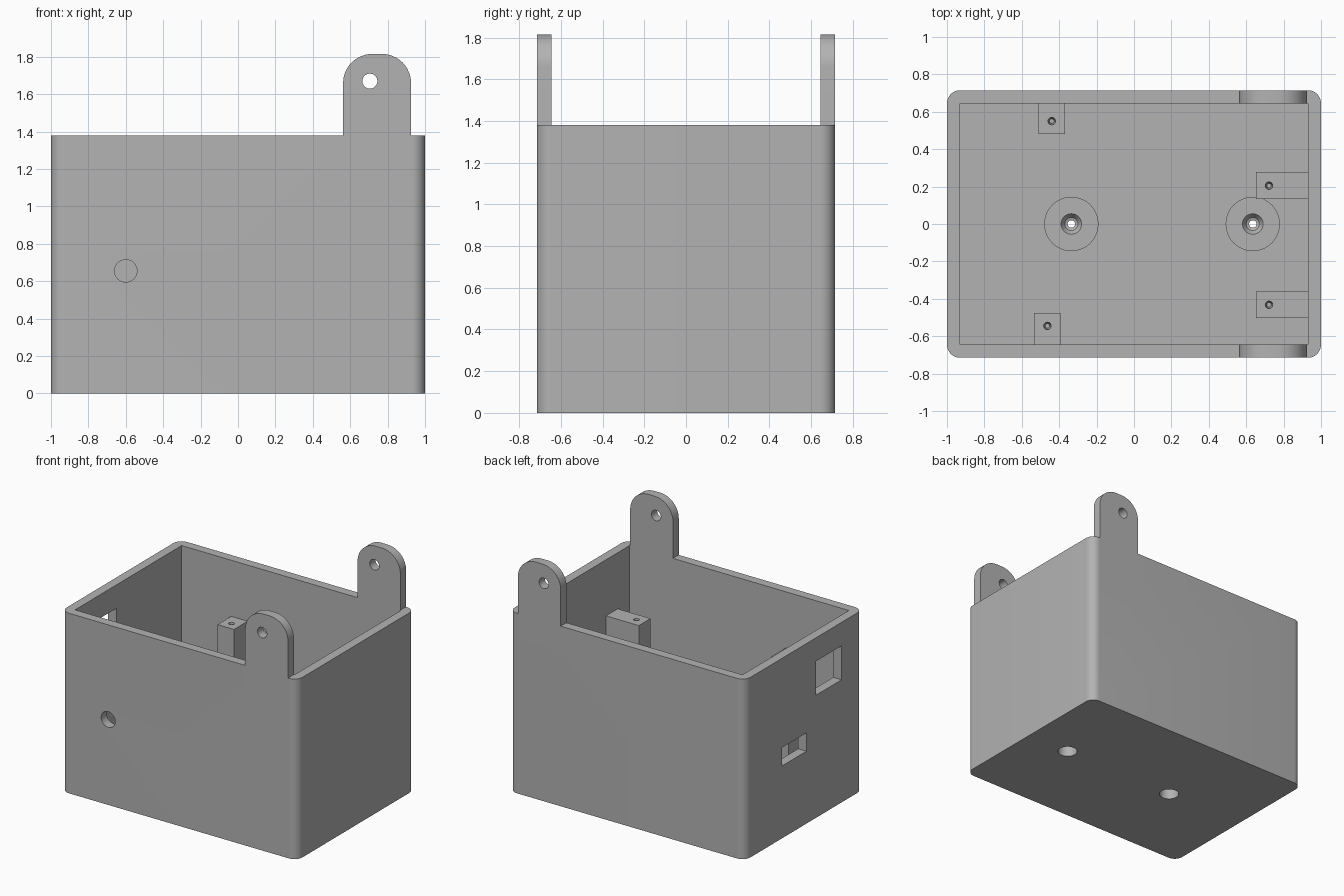
import bpy
import bmesh
from math import pi, cos, sin, radians
from mathutils import Matrix, Vector

cube = bpy.data.objects.get("Cube")
if cube:
    bpy.data.objects.remove(cube, do_unlink=True)

grey = bpy.data.materials.new("plain grey")
grey.use_nodes = True
grey.diffuse_color = (0.45, 0.45, 0.45, 1)
grey.node_tree.nodes["Principled BSDF"].inputs["Base Color"].default_value = (0.45, 0.45, 0.45, 1)

WALL = 0.07
HX, HY, HEIGHT = 1.0, 0.715, 1.38
IN_X, IN_Y = HX - WALL, HY - WALL
POST_TOP = 0.95


def finish(name, bm):
    bmesh.ops.recalc_face_normals(bm, faces=bm.faces)
    mesh = bpy.data.meshes.new(name)
    bm.to_mesh(mesh)
    bm.free()
    mesh.materials.append(grey)
    obj = bpy.data.objects.new(name, mesh)
    bpy.context.collection.objects.link(obj)
    return obj


def box(name, lo, hi, corner=0):
    lo, hi = Vector(lo), Vector(hi)
    bm = bmesh.new()
    bmesh.ops.create_cube(bm, size=1)
    bmesh.ops.scale(bm, vec=hi - lo, verts=bm.verts)
    bmesh.ops.translate(bm, vec=(lo + hi) / 2, verts=bm.verts)
    if corner:
        upright = [e for e in bm.edges
                   if abs(e.verts[0].co.z - e.verts[1].co.z) > 0.1]
        bmesh.ops.bevel(bm, geom=upright, offset=corner, segments=10,
                        profile=0.5, affect='EDGES')
    return finish(name, bm)


def cylinder(name, centre, r1, r2, depth, axis='Z'):
    bm = bmesh.new()
    bmesh.ops.create_cone(bm, cap_ends=True, segments=40, radius1=r1,
                          radius2=r2, depth=depth)
    turn = Matrix.Rotation(pi / 2, 4, 'X') if axis == 'Y' else Matrix()
    bmesh.ops.transform(bm, matrix=Matrix.Translation(centre) @ turn, verts=bm.verts)
    return finish(name, bm)


def arch(name, x0, x1, z0, z1, radius):
    """Round-topped slab running the full depth of the box."""
    outline = [(x0, z0), (x1, z0)]
    for cx, start in ((x1 - radius, 0), (x0 + radius, 90)):
        for i in range(13):
            a = radians(start + 7.5 * i)
            outline.append((cx + radius * cos(a), z1 - radius + radius * sin(a)))
    bm = bmesh.new()
    face = bm.faces.new([bm.verts.new((x, -HY, z)) for x, z in outline])
    ext = bmesh.ops.extrude_face_region(bm, geom=[face])
    moved = [g for g in ext["geom"] if isinstance(g, bmesh.types.BMVert)]
    bmesh.ops.translate(bm, vec=(0, 2 * HY, 0), verts=moved)
    return finish(name, bm)


def lathe(name, x, profile):
    bm = bmesh.new()
    verts = [bm.verts.new((r, 0, z)) for r, z in profile]
    edges = [bm.edges.new((v, verts[i - 1])) for i, v in enumerate(verts)]
    bmesh.ops.spin(bm, geom=verts + edges, cent=(0, 0, 0), axis=(0, 0, 1),
                   angle=2 * pi, steps=48)
    bmesh.ops.remove_doubles(bm, verts=bm.verts, dist=0.0005)
    bmesh.ops.translate(bm, vec=(x, 0, 0), verts=bm.verts)
    return finish(name, bm)


def combine(target, other, operation):
    mod = target.modifiers.new("combine", 'BOOLEAN')
    mod.operation = operation
    mod.solver = 'EXACT'
    mod.object = other
    bpy.context.view_layer.objects.active = target
    bpy.ops.object.modifier_apply(modifier=mod.name)
    bpy.data.objects.remove(other, do_unlink=True)


def smooth(obj):
    bpy.ops.object.select_all(action='DESELECT')
    obj.select_set(True)
    bpy.context.view_layer.objects.active = obj
    bpy.ops.object.shade_smooth_by_angle(angle=radians(30))


# Enclosure: rounded block plus arch, hollowed so the arch leaves two lugs
body = box("enclosure", (-HX, -HY, 0), (HX, HY, HEIGHT), corner=WALL)
combine(body, arch("lugs", 0.562, 0.925, 1.2, 1.815, 0.155), 'UNION')
combine(body, box("cavity", (-IN_X, -IN_Y, WALL), (IN_X, IN_Y, 2)), 'DIFFERENCE')

# Lug pin holes and the round hole in the front wall
combine(body, cylinder("pin_hole", (0.705, 0, 1.67), 0.04, 0.04, 2, 'Y'), 'DIFFERENCE')
combine(body, cylinder("front_hole", (-0.6, -HY, 0.655), 0.06, 0.06, 0.3, 'Y'), 'DIFFERENCE')

# Two rectangular openings in the end wall
for y0, y1, z0, z1 in ((-0.455, -0.145, 0.94, 1.2), (-0.03, 0.265, 0.555, 0.695)):
    combine(body, box("window", (-1.1, y0, z0), (-0.85, y1, z1)), 'DIFFERENCE')

# Floor screw holes, each with a countersunk boss above
for side, x in (("right", -0.335), ("left", 0.635)):
    combine(body, cylinder("floor_hole", (x, 0, 0), 0.07, 0.07, 0.3), 'DIFFERENCE')
    boss = lathe(side + "_floor_boss", x,
                 [(0.07, WALL), (0.145, WALL), (0.145, 0.2), (0.055, 0.2),
                  (0.035, 0.17), (0.02, 0.165), (0.02, 0.14), (0.07, 0.14)])
    smooth(boss)
smooth(body)

# Mounting posts with blind pilot holes: x range, y range, hole centre
posts = {
    "back_right_post": (-0.51, -0.37, 0.48, IN_Y, -0.44, 0.55),
    "front_right_post": (-0.535, -0.393, -IN_Y, -0.475, -0.463, -0.545),
    "back_left_post": (0.652, IN_X, 0.135, 0.278, 0.722, 0.205),
    "front_left_post": (0.652, IN_X, -0.502, -0.36, 0.722, -0.432),
}
for name, (x0, x1, y0, y1, hx, hy) in posts.items():
    post = box(name, (x0, y0, WALL), (x1, y1, POST_TOP))
    combine(post, cylinder("pilot", (hx, hy, POST_TOP), 0.012, 0.028, 0.2), 'DIFFERENCE')
    smooth(post)
